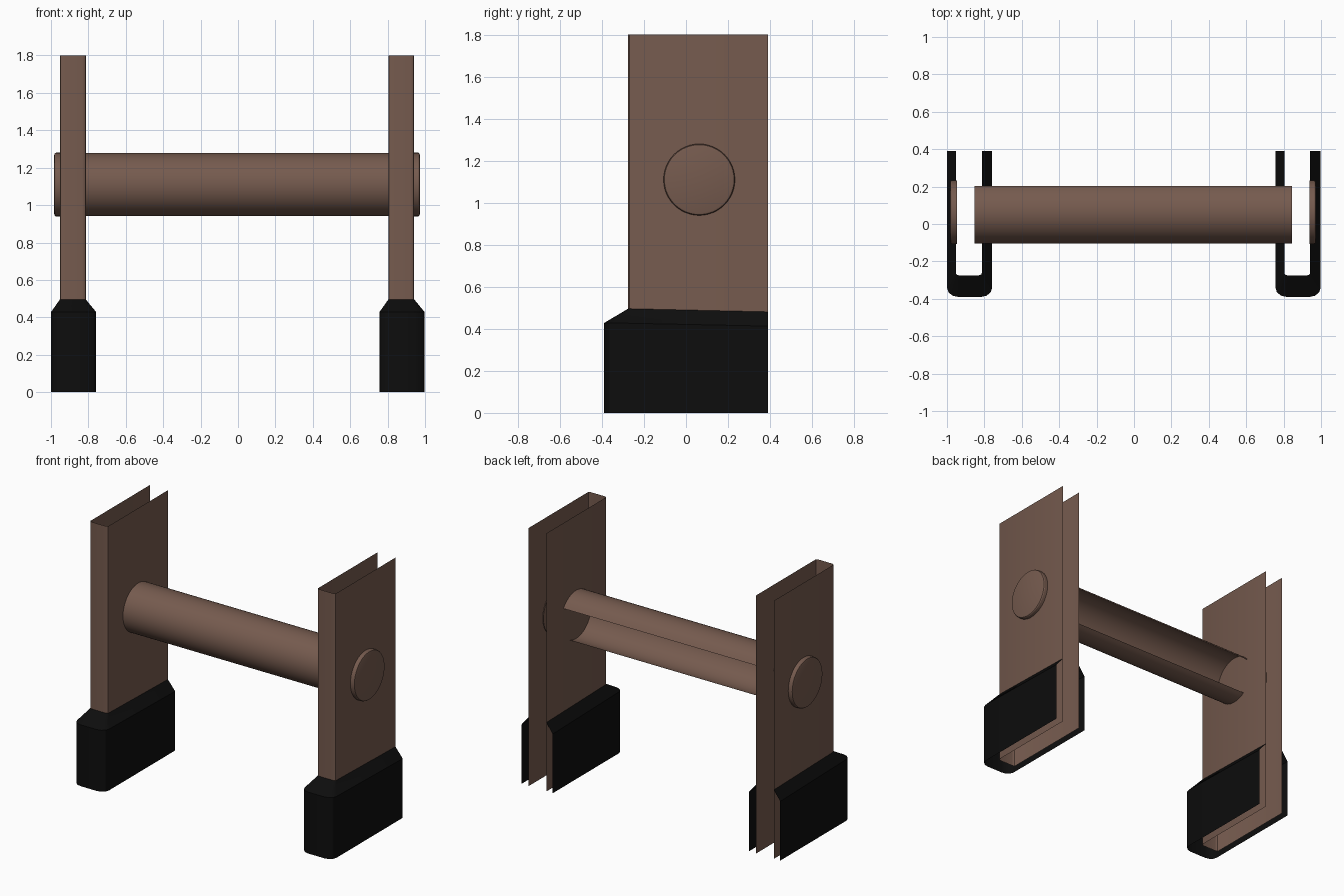
import bpy, math

if "Cube" in bpy.data.objects:
    bpy.data.objects.remove(bpy.data.objects["Cube"])


def material(name, rgb):
    m = bpy.data.materials.new(name)
    m.diffuse_color = (*rgb, 1)
    m.use_nodes = True
    m.node_tree.nodes["Principled BSDF"].inputs["Base Color"].default_value = m.diffuse_color
    return m


BROWN = material("brown", (0.18, 0.104, 0.077))
BLACK = material("black", (0.004, 0.004, 0.004))


def loft(name, rings, mat, closed=False, cap=False):
    """Skin a row of matching rings (or open strips) into one object."""
    n = len(rings[0])
    faces = []
    for r in range(len(rings) - 1):
        for i in range(n if closed else n - 1):
            j = (i + 1) % n
            faces.append((r * n + i, r * n + j, (r + 1) * n + j, (r + 1) * n + i))
    if cap:
        faces.append([(len(rings) - 1) * n + i for i in range(n)])
    mesh = bpy.data.meshes.new(name)
    mesh.from_pydata([p for ring in rings for p in ring], [], faces)
    mesh.materials.append(mat)
    ob = bpy.data.objects.new(name, mesh)
    bpy.context.collection.objects.link(ob)
    bpy.context.view_layer.objects.active = ob
    ob.select_set(True)
    bpy.ops.object.shade_smooth_by_angle(angle=math.radians(30))
    ob.select_set(False)
    return ob


def channel(cx, half, front, back, corner_x, corner_y):
    """U-shaped plan, open at the back, with rounded front corners."""
    left = [(-half, back), (-half, front + corner_y)]
    for a in (30, 60, 90):
        t = math.radians(a)
        left.append((-half + corner_x * (1 - math.cos(t)),
                     front + corner_y * (1 - math.sin(t))))
    plan = left + [(-x, y) for x, y in reversed(left)]
    return [(cx + x, y) for x, y in plan]


def circle(x, r, a0, a1, n, cy=0.063, cz=1.11):
    return [(x, cy + r * math.cos(math.radians(a0 + (a1 - a0) * i / n)),
             cz + r * math.sin(math.radians(a0 + (a1 - a0) * i / n)))
            for i in range(n + 1)]


for side, s, post_x, boot_x in (("left", -1, -0.883, -0.879),
                                ("right", 1, 0.873, 0.877)):
    # Upright post: open channel
    post = channel(post_x, 0.069, -0.275, 0.39, 0.02, 0.012)
    loft(side + "_post", [[(x, y, z) for x, y in post] for z in (0, 1.8)], BROWN)

    # Boot sleeve around the foot, tapering in to the post
    outer = channel(boot_x, 0.121, -0.39, 0.39, 0.06, 0.05)
    drop = lambda y: 0.015 * (y + 0.275) / 0.665
    loft(side + "_boot", [
        [(x, y, 0) for x, y in outer],
        [(x, y, 0.428 - max(0, drop(y))) for x, y in outer],
        [(x, y, 0.496 - drop(y)) for x, y in post]], BLACK)

    # Round end cap on the outer face of the post
    edge = post_x + s * 0.069
    rings = [circle(edge + s * dx, r, 0, s * 360, 48)[:-1]
             for dx, r in ((-0.005, 0.17), (0.022, 0.17), (0.028, 0.166), (0.031, 0.157))]
    loft(side + "_end_cap", rings, BROWN, closed=True, cap=True)

# Crossbar: tube left open along the back
loft("crossbar", [circle(x, 0.168, 34, 305, 40) for x in (-0.852, 0.844)], BROWN)
